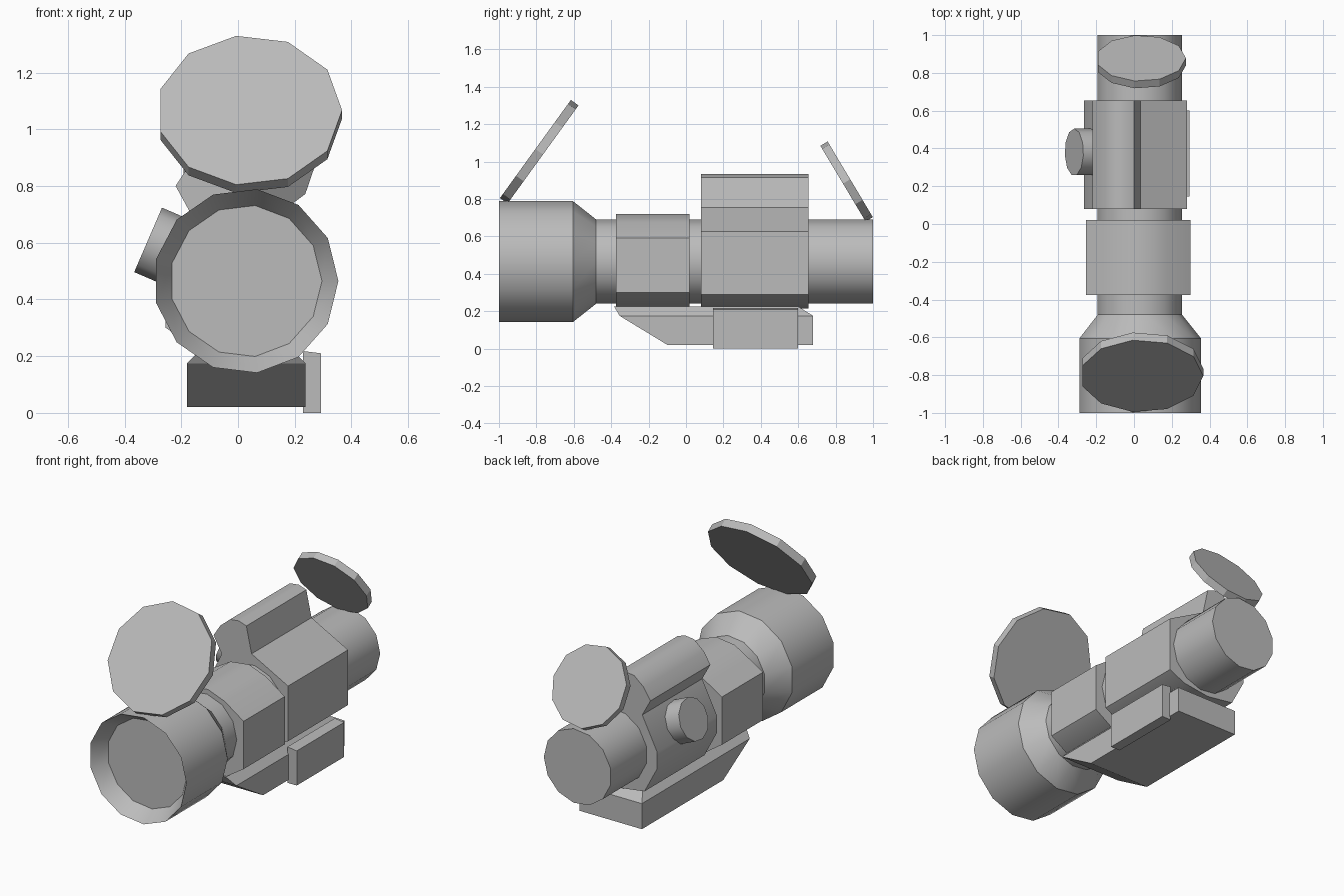
import bpy, bmesh, math
from mathutils import Vector, Matrix

if "Cube" in bpy.data.objects:
    bpy.data.objects.remove(bpy.data.objects["Cube"])

grey = bpy.data.materials.new("plain_grey")
grey.diffuse_color = (0.5, 0.5, 0.5, 1)
grey.use_nodes = True
grey.node_tree.nodes["Principled BSDF"].inputs["Base Color"].default_value = grey.diffuse_color

CX, CZ = 0.028, 0.465  # optical axis


def finish(name, bm, angle=None):
    bmesh.ops.recalc_face_normals(bm, faces=bm.faces)
    mesh = bpy.data.meshes.new(name)
    bm.to_mesh(mesh)
    bm.free()
    mesh.materials.append(grey)
    ob = bpy.data.objects.new(name, mesh)
    bpy.context.collection.objects.link(ob)
    if angle:
        bpy.ops.object.select_all(action='DESELECT')
        bpy.context.view_layer.objects.active = ob
        ob.select_set(True)
        bpy.ops.object.shade_smooth_by_angle(angle=math.radians(angle))
    return ob


def lathe(name, profile, sides):
    """Rings of (y, radius) around the optical axis, capped at both ends."""
    bm = bmesh.new()
    rings = []
    for y, r in profile:
        rings.append([bm.verts.new((CX + r * math.cos(math.tau * i / sides), y,
                                    CZ + r * math.sin(math.tau * i / sides)))
                      for i in range(sides)])
    for a, b in zip(rings, rings[1:]):
        for i in range(sides):
            j = (i + 1) % sides
            bm.faces.new((a[i], a[j], b[j], b[i]))
    bm.faces.new(rings[0])
    bm.faces.new(rings[-1])
    return finish(name, bm, 32)


def prism(name, points, y0, y1, angle=None):
    """Extrude an (x, z) outline along y."""
    bm = bmesh.new()
    a = [bm.verts.new((x, y0, z)) for x, z in points]
    b = [bm.verts.new((x, y1, z)) for x, z in points]
    n = len(points)
    for i in range(n):
        j = (i + 1) % n
        bm.faces.new((a[i], a[j], b[j], b[i]))
    bm.faces.new(a)
    bm.faces.new(b)
    return finish(name, bm, angle)


def disc(name, face_center, normal, radius, depth, sides, angle=None):
    """Disc whose outer face is at face_center; first vertex lies in the plane of `u`."""
    n = Vector(normal).normalized()
    u = Vector((1, 0, 0)) if abs(n.x) < 0.5 else Vector((0, 1, 0))
    v = n.cross(u)
    c = Vector(face_center)
    bm = bmesh.new()
    rings = []
    for d in (0, depth):
        rings.append([bm.verts.new(c - n * d
                                   + u * radius * math.cos(math.tau * i / sides)
                                   + v * radius * math.sin(math.tau * i / sides))
                      for i in range(sides)])
    for i in range(sides):
        j = (i + 1) % sides
        bm.faces.new((rings[0][i], rings[0][j], rings[1][j], rings[1][i]))
    bm.faces.new(rings[0])
    bm.faces.new(rings[1])
    return finish(name, bm, angle)


# Main tube: recessed lens, wide bell, taper, long rear tube
lathe("scope_tube", [(-0.91, 0.268), (-1.0, 0.326), (-0.605, 0.326),
                     (-0.48, 0.2265), (1.0, 0.2265)], 13)

# Clamp block around the tube
prism("clamp_block", [(0.30, 0.30), (0.30, 0.59), (0.174, 0.677), (0.06, 0.72),
                      (-0.064, 0.705), (-0.165, 0.645), (-0.255, 0.59),
                      (-0.255, 0.30), (-0.13, 0.215), (0.17, 0.215)], -0.375, 0.02, 35)

# Control housing with the raised ridge on top
prism("control_housing", [(0.28, 0.29), (0.28, 0.625), (0.035, 0.755), (0.0, 0.915),
                          (-0.05, 0.932), (-0.11, 0.925), (-0.175, 0.87),
                          (-0.22, 0.80), (-0.165, 0.70), (-0.265, 0.50),
                          (-0.265, 0.40), (-0.18, 0.24), (0.0, 0.215), (0.18, 0.24)],
      0.08, 0.655, 35)

# Tilted side knob
disc("side_knob", (-0.317, 0.61, 0) and (-0.317, 0.38, 0.61), (-0.918, 0, 0.396),
     0.125, 0.16, 11, 35)

# Flip-up lens covers
disc("front_cover", (-0.0 + 0.04, -0.805, 1.067), (0, -0.81, 0.586), 0.327, 0.05, 11)
disc("rear_cover", (0.037, 0.878, 0.905), (0, 0.858, 0.513), 0.238, 0.045, 11)

# Mounting base: side outline with slanted nose, then chamfered top rim
bm = bmesh.new()
X0, X1, IN = -0.18, 0.238, 0.05
levels = [(0.02, X0, X1, -0.10, 0.68), (0.175, X0, X1, -0.355, 0.68),
          (0.225, X0 + IN, X1 - IN, -0.385, 0.60)]
rings = [[bm.verts.new(p) for p in ((a, c, z), (b, c, z), (b, d, z), (a, d, z))]
         for z, a, b, c, d in levels]
for lo, hi in zip(rings, rings[1:]):
    for i in range(4):
        j = (i + 1) % 4
        bm.faces.new((lo[i], lo[j], hi[j], hi[i]))
bm.faces.new(rings[0])
bm.faces.new(rings[-1])
finish("mounting_base", bm)

# Side clamp plate
prism("clamp_plate", [(0.23, 0.0), (0.293, 0.0), (0.293, 0.21), (0.23, 0.218)],
      0.145, 0.6)
